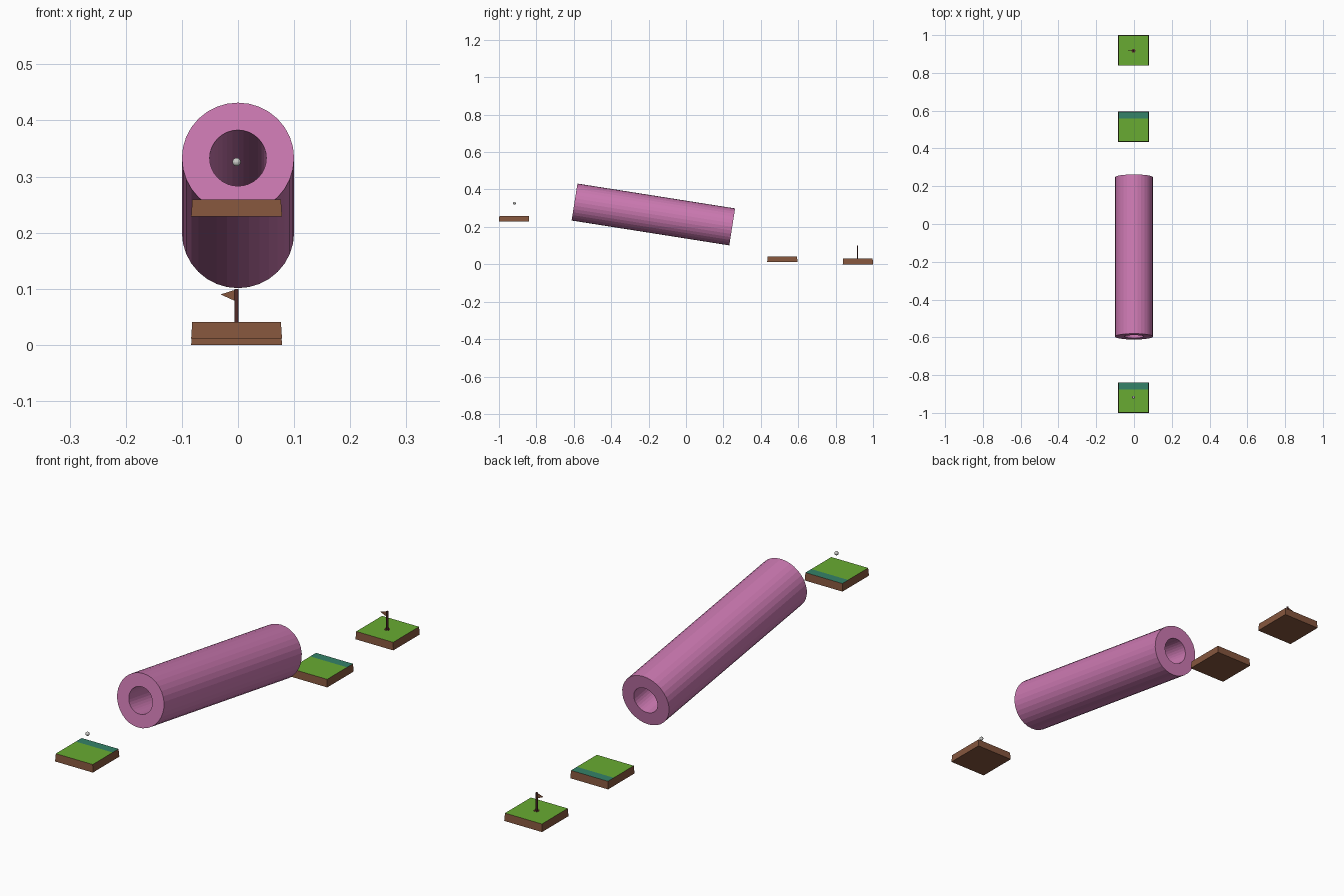
import bpy, bmesh, math
from mathutils import Matrix, Vector

if "Cube" in bpy.data.objects:
    bpy.data.objects.remove(bpy.data.objects["Cube"])


def material(name, rgb):
    m = bpy.data.materials.new(name)
    m.diffuse_color = (*rgb, 1)
    m.use_nodes = True
    m.node_tree.nodes["Principled BSDF"].inputs["Base Color"].default_value = m.diffuse_color
    return m


PINK = material("pink", (0.60, 0.19, 0.44))
GREEN = material("grass green", (0.14, 0.41, 0.032))
TEAL = material("teal", (0.035, 0.225, 0.14))
BROWN = material("earth brown", (0.235, 0.093, 0.047))
DARK = material("dark maroon", (0.085, 0.025, 0.022))
WHITE = material("ball white", (0.60, 0.60, 0.58))


def finish(name, bm, *mats):
    bmesh.ops.recalc_face_normals(bm, faces=bm.faces)
    me = bpy.data.meshes.new(name)
    bm.to_mesh(me)
    bm.free()
    for m in mats:
        me.materials.append(m)
    ob = bpy.data.objects.new(name, me)
    bpy.context.collection.objects.link(ob)
    return ob


X = -0.0025  # shared centre line of tiles, ball and flag


# turf tile: brown block, green top, optional teal strip along the far edge
def tile(name, y, z, strip):
    bm = bmesh.new()
    bmesh.ops.create_cube(bm, size=1)
    for v in bm.verts:
        half = 0.079 if v.co.z > 0 else 0.081
        v.co = Vector((X + 2 * half * v.co.x, y + 2 * half * v.co.y,
                       z + 0.015 + 0.03 * v.co.z))
    edge = y + 0.043
    if strip:
        bmesh.ops.bisect_plane(bm, geom=bm.verts[:] + bm.edges[:] + bm.faces[:],
                               plane_co=(0, edge, 0), plane_no=(0, 1, 0))
    bm.normal_update()
    for f in bm.faces:
        if f.normal.z > 0.9:
            teal = strip and f.calc_center_median().y > edge
            f.material_index = 2 if teal else 1
    finish(name, bm, BROWN, GREEN, TEAL)


tile("start_tile", -0.919, 0.229, True)
tile("landing_tile", 0.515, 0.011, True)
tile("hole_tile", 0.919, 0.0, False)

# sloping tunnel: ring section swept between two end centres
a, b = Vector((0, -0.596, 0.333)), Vector((0, 0.247, 0.200))
axis = (b - a).normalized()
side = Vector((1, 0, 0))
up = side.cross(axis)
N = 32
bm = bmesh.new()
loops = []
for centre, r in ((a, 0.1), (b, 0.1), (b, 0.0505), (a, 0.0505)):
    loops.append([bm.verts.new(centre + r * (side * math.cos(t) + up * math.sin(t)))
                  for t in (2 * math.pi * i / N for i in range(N))])
for k in range(4):
    p, q = loops[k], loops[(k + 1) % 4]
    for i in range(N):
        j = (i + 1) % N
        bm.faces.new((p[i], p[j], q[j], q[i]))
finish("tunnel", bm, PINK)

# ball hovering over the start tile
bm = bmesh.new()
bmesh.ops.create_uvsphere(bm, u_segments=16, v_segments=10, radius=0.0075,
                          matrix=Matrix.Translation((X, -0.917, 0.326)))
finish("ball", bm, WHITE)


def cylinder(name, r, z0, z1, mat):
    bm = bmesh.new()
    bmesh.ops.create_cone(bm, cap_ends=True, segments=16, radius1=r, radius2=r, depth=z1 - z0,
                          matrix=Matrix.Translation((X, 0.917, (z0 + z1) / 2)))
    finish(name, bm, mat)


# flag pole and the cup around its base
cylinder("flag_pole", 0.0038, 0.03, 0.1, DARK)
cylinder("cup", 0.0105, 0.029, 0.0308, DARK)

# triangular pennant
bm = bmesh.new()
rings = [[bm.verts.new((x, 0.917 + d, z)) for x, z in
          ((X, 0.099), (-0.031, 0.090), (X, 0.077))] for d in (-0.001, 0.001)]
for r in rings:
    bm.faces.new(r)
for i in range(3):
    j = (i + 1) % 3
    bm.faces.new((rings[0][i], rings[0][j], rings[1][j], rings[1][i]))
finish("pennant", bm, BROWN)
